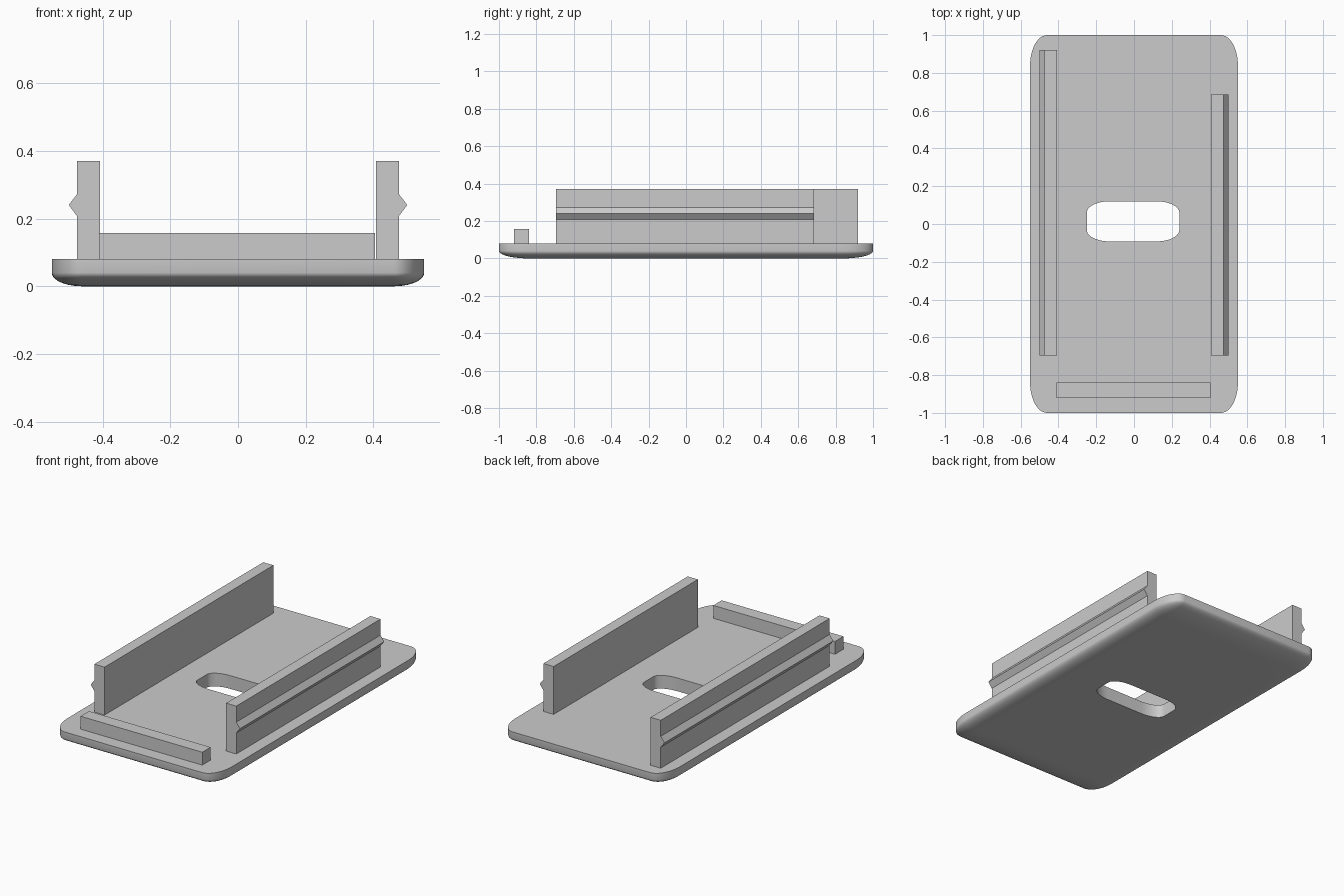
import bpy, bmesh
from math import sin, cos, pi

cube = bpy.data.objects.get("Cube")
if cube:
    bpy.data.objects.remove(cube, do_unlink=True)

grey = bpy.data.materials.new("light grey")
grey.use_nodes = True
grey.diffuse_color = (0.6, 0.6, 0.6, 1)
grey.node_tree.nodes["Principled BSDF"].inputs["Base Color"].default_value = (0.6, 0.6, 0.6, 1)


def rounded_outline(x0, x1, y0, y1, rx, ry, steps=12):
    """Counter-clockwise rectangle with elliptical corners."""
    corners = [(x1 - rx, y1 - ry), (x0 + rx, y1 - ry), (x0 + rx, y0 + ry), (x1 - rx, y0 + ry)]
    points = []
    for quarter, (cx, cy) in enumerate(corners):
        for i in range(steps + 1):
            a = (quarter + i / steps) * pi / 2
            points.append((cx + rx * cos(a), cy + ry * sin(a)))
    return points


def loft(name, rings):
    """Closed solid through rings of 3D points."""
    bm = bmesh.new()
    loops = [[bm.verts.new(p) for p in ring] for ring in rings]
    n = len(loops[0])
    for low, high in zip(loops, loops[1:]):
        for i in range(n):
            j = (i + 1) % n
            bm.faces.new((low[i], low[j], high[j], high[i]))
    bm.faces.new(loops[0][::-1])
    bm.faces.new(loops[-1])
    bmesh.ops.remove_doubles(bm, verts=bm.verts, dist=1e-5)
    bmesh.ops.recalc_face_normals(bm, faces=bm.faces)
    mesh = bpy.data.meshes.new(name)
    bm.to_mesh(mesh)
    bm.free()
    mesh.materials.append(grey)
    obj = bpy.data.objects.new(name, mesh)
    bpy.context.collection.objects.link(obj)
    return obj


# Base plate: rounded corners and a softly rounded underside
HALF_X, HALF_Y, TOP = 0.55, 1.0, 0.08
RX, RY, RZ = 0.09, 0.16, 0.04
STEPS = 10
rings = []
for k in range(STEPS + 1):
    a = k / STEPS * pi / 2
    s = sin(a)
    hx, hy = HALF_X - RX * (1 - s), HALF_Y - RY * (1 - s)
    z = RZ * (1 - cos(a))
    rings.append([(x, y, z) for x, y in rounded_outline(-hx, hx, -hy, hy, RX * s, RY * s)])
rings.append([(x, y, TOP) for x, y, _ in rings[-1]])
plate = loft("base_plate", rings)

# Slot through the plate
slot = rounded_outline(-0.25, 0.24, -0.092, 0.12, 0.12, 0.06)
cutter = loft("slot_cutter", [[(x, y, z) for x, y in slot] for z in (-0.1, 0.2)])
cutter.hide_render = True
cut = plate.modifiers.new("slot", "BOOLEAN")
cut.operation = "DIFFERENCE"
cut.solver = "EXACT"
cut.object = cutter
bpy.ops.object.select_all(action="DESELECT")
bpy.context.view_layer.objects.active = plate
plate.select_set(True)
bpy.ops.object.modifier_apply(modifier=cut.name)
bpy.data.objects.remove(cutter, do_unlink=True)
bpy.ops.object.shade_smooth_by_angle()

# Side rails: upright walls with a pointed snap ridge on the outside
rail = [(0.407, TOP), (0.475, TOP), (0.475, 0.207), (0.5, 0.24),
        (0.475, 0.273), (0.475, 0.37), (0.407, 0.37)]
for name, side, back in (("left_rail", 1, 0.685), ("right_rail", -1, 0.92)):
    loft(name, [[(side * x, y, z) for x, z in rail] for y in (-0.695, back)])

# Low stop bar across the front
bar = [(-0.41, -0.92), (0.405, -0.92), (0.405, -0.84), (-0.41, -0.84)]
loft("front_stop_bar", [[(x, y, z) for x, y in bar] for z in (TOP, 0.158)])
